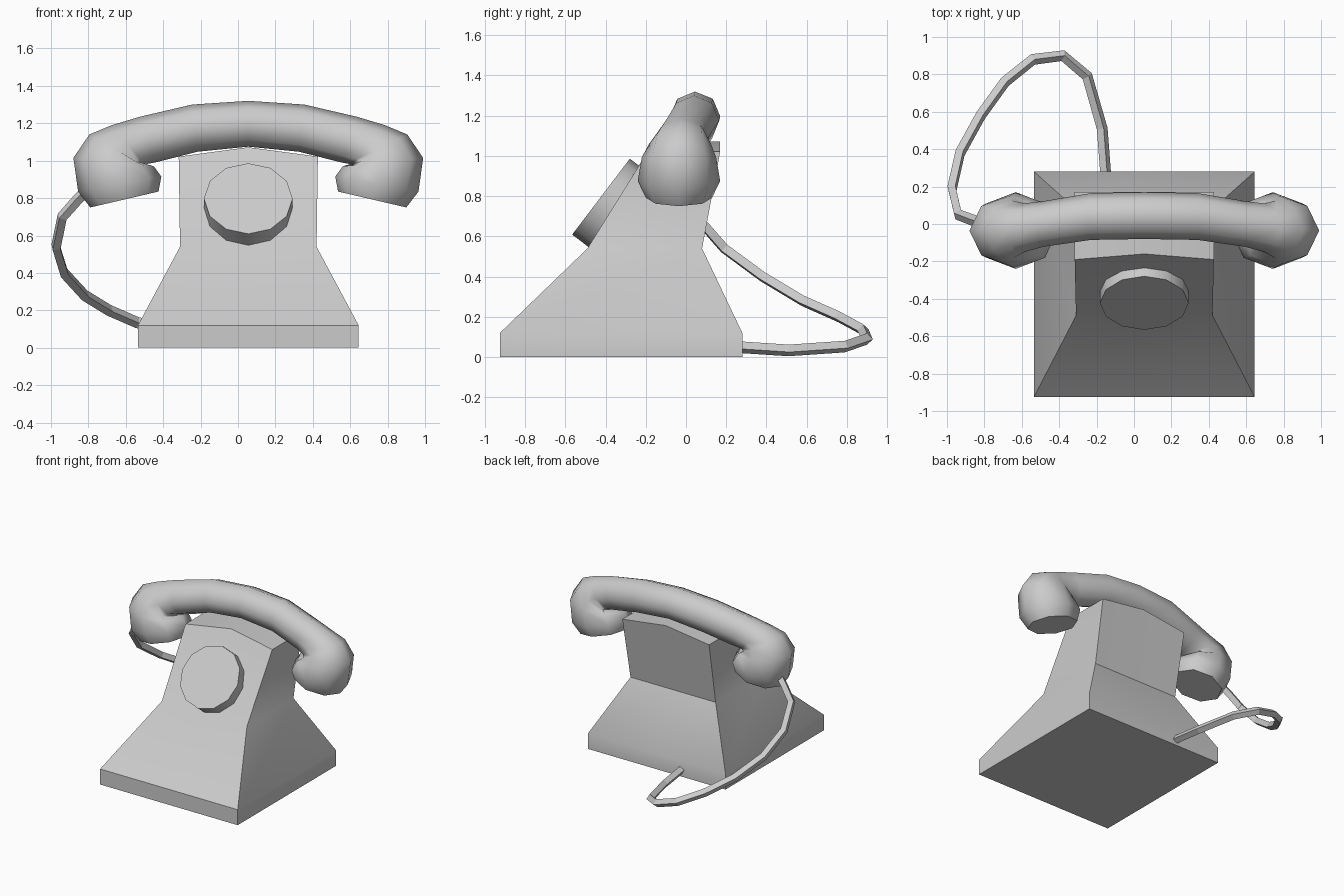
import bpy, bmesh, math
from mathutils import Vector

if "Cube" in bpy.data.objects:
    bpy.data.objects.remove(bpy.data.objects["Cube"])

CX = 0.055  # centre line of the body, dial and handset


def finish(obj, angle):
    bpy.ops.object.select_all(action='DESELECT')
    obj.select_set(True)
    bpy.context.view_layer.objects.active = obj
    bpy.ops.object.shade_smooth_by_angle(angle=math.radians(angle))


def loft(name, rings, angle, cap_end=True):
    """Join equal-length rings of points into a skinned, capped solid."""
    bm = bmesh.new()
    loops = [[bm.verts.new(p) for p in ring] for ring in rings]
    n = len(loops[0])
    for a, b in zip(loops, loops[1:]):
        for i in range(n):
            j = (i + 1) % n
            bm.faces.new((a[i], a[j], b[j], b[i]))
    bm.faces.new(loops[0])
    top = loops[-1]
    if cap_end:
        bm.faces.new(top)
    else:  # ridge cap: two quads meeting on the centre line
        bm.faces.new((top[0], top[1], top[4], top[5]))
        bm.faces.new((top[1], top[2], top[3], top[4]))
    bmesh.ops.recalc_face_normals(bm, faces=bm.faces)
    mesh = bpy.data.meshes.new(name)
    bm.to_mesh(mesh)
    bm.free()
    obj = bpy.data.objects.new(name, mesh)
    bpy.context.collection.objects.link(obj)
    finish(obj, angle)
    return obj


# Body: flared pedestal with a slight ridge along the top
def body_ring(half, front, back, z, ridge=0.0):
    return [(CX - half, front, z), (CX, front + ridge * 0.6, z + ridge),
            (CX + half, front, z), (CX + half, back, z),
            (CX, back, z + ridge), (CX - half, back, z)]


loft("body", [body_ring(0.59, -0.925, 0.28, 0.0),
              body_ring(0.59, -0.925, 0.28, 0.12),
              body_ring(0.365, -0.49, 0.08, 0.54),
              body_ring(0.372, -0.19, 0.17, 1.022, 0.05)], 30, cap_end=False)

# Dial: twelve-sided disc tilted to the front slope
normal = Vector((0, -0.796, 0.605))
depth = 0.11
centre = Vector((CX, -0.4225, 0.7975)) - normal * depth / 2
bpy.ops.mesh.primitive_cylinder_add(vertices=12, radius=0.237, depth=depth, location=centre,
                                    rotation=(math.acos(normal.z), 0, 0))
dial = bpy.context.object
dial.name = "dial"
finish(dial, 35)

# Handset: eight-sided sections, (outer offset, z, inner offset, z, centre y, y radius)
half = [(0.00, 1.32, 0.00, 1.075, 0.045, 0.125),
        (0.30, 1.30, 0.27, 1.048, 0.040, 0.125),
        (0.58, 1.235, 0.50, 0.99, 0.000, 0.122),
        (0.73, 1.19, 0.555, 0.98, -0.02, 0.13),
        (0.85, 1.14, 0.56, 0.975, -0.03, 0.155),
        (0.935, 1.015, 0.505, 0.97, -0.035, 0.185),
        (0.91, 0.835, 0.465, 0.915, -0.035, 0.205),
        (0.845, 0.75, 0.48, 0.835, -0.035, 0.165)]


def handset_ring(s, side):
    ox, oz, ix, iz, y, r = s
    ring = []
    for k in range(8):
        a = k * math.tau / 8
        t = (1 - math.cos(a)) / 2
        ring.append((CX + side * (ox + (ix - ox) * t), y + r * math.sin(a), oz + (iz - oz) * t))
    return ring


loft("handset", [handset_ring(s, -1) for s in reversed(half)]
     + [handset_ring(s, 1) for s in half[1:]], 50)

# Cord: square-section cable from the left cup round to the back of the base
path = [(-0.80, 0.0, 0.85), (-0.86, 0.02, 0.79), (-0.94, 0.05, 0.70), (-0.973, 0.19, 0.54),
        (-0.93, 0.38, 0.40), (-0.82, 0.58, 0.28), (-0.69, 0.76, 0.20),
        (-0.54, 0.88, 0.135), (-0.38, 0.90, 0.09), (-0.25, 0.79, 0.052),
        (-0.17, 0.51, 0.033), (-0.15, 0.25, 0.05)]
curve = bpy.data.curves.new("cord", 'CURVE')
curve.dimensions = '3D'
curve.bevel_depth = 0.03
curve.bevel_resolution = 0
curve.use_fill_caps = True
spline = curve.splines.new('POLY')
spline.points.add(len(path) - 1)
for point, co in zip(spline.points, path):
    point.co = (*co, 1)
spline.use_smooth = False
cord = bpy.data.objects.new("cord", curve)
bpy.context.collection.objects.link(cord)
